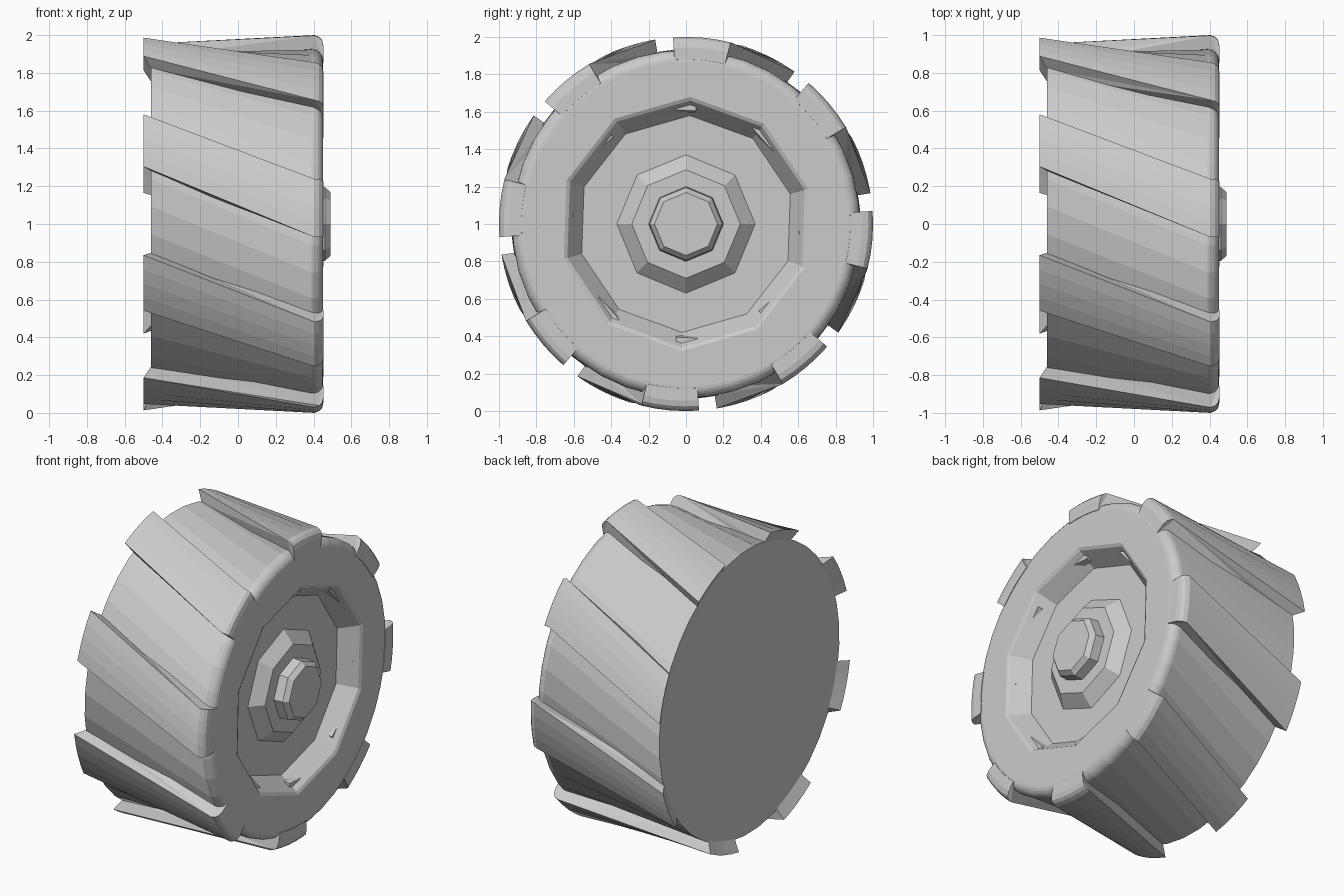
import bpy, bmesh
from math import sin, cos, pi, radians

if "Cube" in bpy.data.objects:
    bpy.data.objects.remove(bpy.data.objects["Cube"])

N = 40
TWIST = radians(21.7)


def point(x, r, a):
    return (x, r * cos(a), 1 + r * sin(a))


def poly_radius(r, a, sides):
    # Distance to the edge of a regular polygon with a corner at angle zero
    if not sides:
        return r
    step = 2 * pi / sides
    return r * cos(step / 2) / cos(a % step - step / 2)


def make_object(name, bm):
    bmesh.ops.recalc_face_normals(bm, faces=bm.faces[:])
    me = bpy.data.meshes.new(name)
    bm.to_mesh(me)
    bm.free()
    ob = bpy.data.objects.new(name, me)
    bpy.context.collection.objects.link(ob)
    return ob


def lathe(name, profile, phase):
    # Profile rows: x, radius, polygon sides (0 = round), twist
    bm = bmesh.new()
    rings = []
    for x, r, sides, tw in profile:
        ring = []
        for i in range(N):
            a = 2 * pi * i / N
            ring.append(bm.verts.new(point(x, poly_radius(r, a, sides), a + phase + tw)))
        rings.append(ring)
    for p, q in zip(rings, rings[1:]):
        for i in range(N):
            j = (i + 1) % N
            bm.faces.new((p[i], p[j], q[j], q[i]))
    bm.faces.new(rings[0])
    bm.faces.new(rings[-1])
    return make_object(name, bm)


# Tire body with twisted tread surface, rounded shoulder and recessed rim
shoulder = [(0.39 + 0.06 * sin(t), 0.87 + 0.06 * cos(t), 0, 0)
            for t in (k * pi / 12 for k in range(7))]
lathe("tire_and_rim",
      [(-0.46, 0.935, 0, -TWIST)] + shoulder +
      [(0.45, 0.68, 10, 0), (0.44, 0.66, 10, 0),
       (0.33, 0.58, 10, 0)], radians(88))

# Hub and centre nut
lathe("hub", [(0.32, 0.37, 8, 0), (0.33, 0.37, 8, 0), (0.40, 0.29, 8, 0)], radians(90))
lathe("centre_nut", [(0.38, 0.2, 8, 0), (0.40, 0.2, 8, 0), (0.46, 0.195, 8, 0),
                     (0.49, 0.168, 8, 0)], radians(90))


# Slanted tread lugs
def tread_lug(name, start):
    bm = bmesh.new()
    width, steps = radians(17.8), 4
    outline = [(-0.458, 0.88), (-0.46, 0.925), (-0.5, 1.0), (0.405, 1.0),
               (0.43, 0.99), (0.445, 0.975), (0.452, 0.945), (0.452, 0.88)]
    slices = []
    for k in range(steps + 1):
        row = []
        for x, r in outline:
            a = start - width * k / steps - (TWIST if x < 0 else 0)
            row.append(bm.verts.new(point(x, r, a)))
        slices.append(row)
    n = len(outline)
    for p, q in zip(slices, slices[1:]):
        for i in range(n):
            j = (i + 1) % n
            bm.faces.new((p[i], p[j], q[j], q[i]))
    bm.faces.new(slices[0])
    bm.faces.new(slices[-1])
    bmesh.ops.triangulate(bm, faces=[f for f in bm.faces if len(f.verts) > 4])
    return make_object(name, bm)


# Thin strip set into the sloped rim wall
def rim_strip(name, a):
    bm = bmesh.new()
    ha = radians(7.5)
    quads = []
    for s in (-1, 1):
        quads.append([bm.verts.new(point(x, r + 0.008 * s, a + s * ha))
                      for x, r in ((0.37, 0.605), (0.41, 0.615), (0.41, 0.65), (0.37, 0.65))])
    p, q = quads
    for i in range(4):
        j = (i + 1) % 4
        bm.faces.new((p[i], p[j], q[j], q[i]))
    bm.faces.new(p)
    bm.faces.new(q)
    return make_object(name, bm)


for k in range(8):
    tread_lug(f"tread_lug_{k + 1}", radians(94 + 45 * k))
    rim_strip(f"rim_strip_{k + 1}", radians(2.5 + 45 * k))
